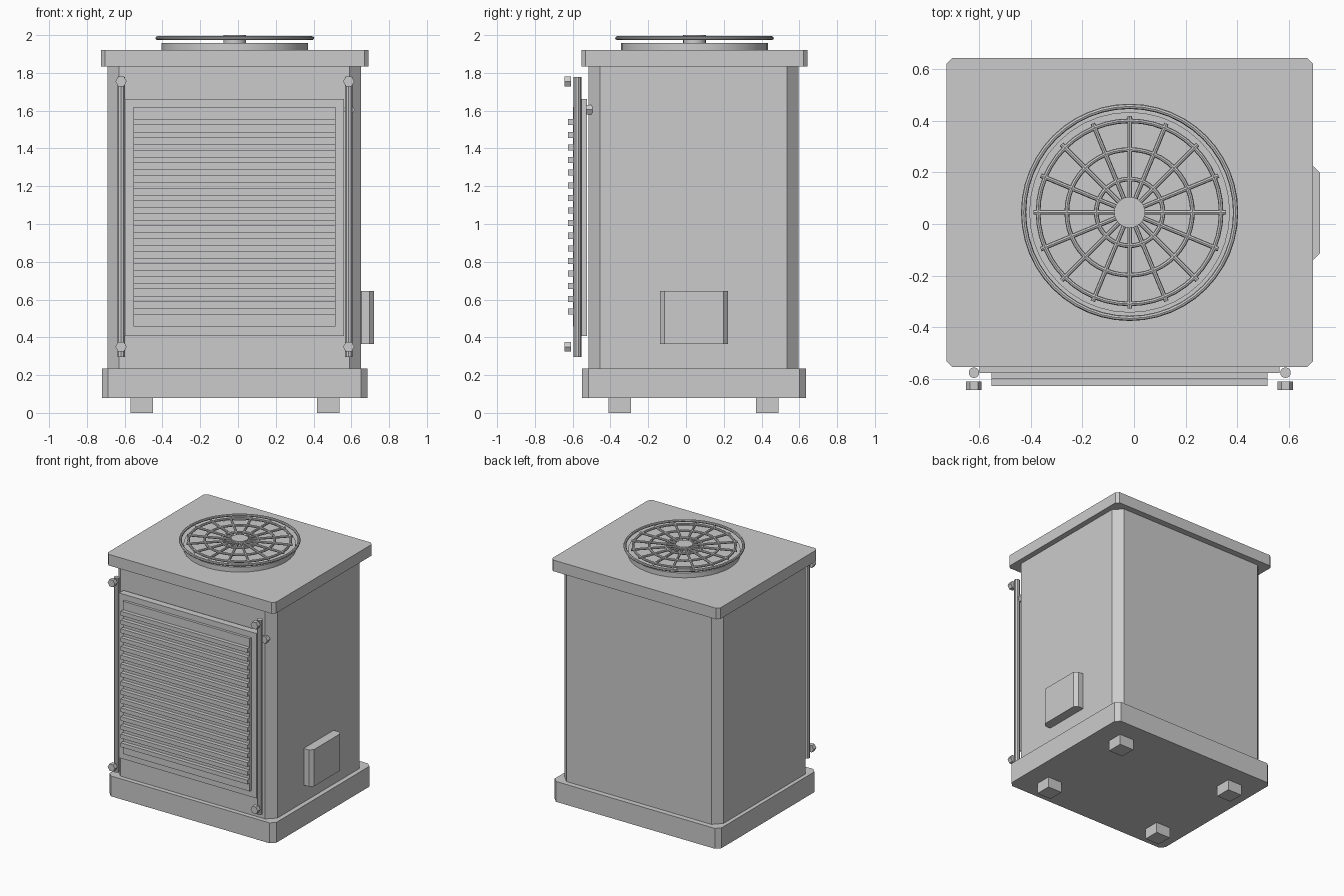
import bpy, bmesh, math
from mathutils import Vector, Matrix

if "Cube" in bpy.data.objects:
    bpy.data.objects.remove(bpy.data.objects["Cube"])

CX, CY = -0.017, 0.045


def finish(name, bm, smooth=False):
    bmesh.ops.recalc_face_normals(bm, faces=bm.faces)
    me = bpy.data.meshes.new(name)
    bm.to_mesh(me)
    bm.free()
    ob = bpy.data.objects.new(name, me)
    bpy.context.collection.objects.link(ob)
    if smooth:
        bpy.ops.object.select_all(action='DESELECT')
        ob.select_set(True)
        bpy.context.view_layer.objects.active = ob
        bpy.ops.object.shade_smooth_by_angle(angle=math.radians(35))
    return ob


def box(name, x, y, z, chamfer=0):
    """Box from (min, max) ranges, optional chamfer on the vertical edges."""
    bm = bmesh.new()
    bmesh.ops.create_cube(bm, size=1)
    for v in bm.verts:
        v.co = Vector([(r[0] + r[1]) / 2 + c * (r[1] - r[0]) for r, c in zip((x, y, z), v.co)])
    if chamfer:
        edges = [e for e in bm.edges if abs(e.verts[0].co.z - e.verts[1].co.z) > 1e-4]
        bmesh.ops.bevel(bm, geom=edges, offset=chamfer, segments=1, affect='EDGES')
    return finish(name, bm)


def rod(name, a, b, r, sides, smooth=False):
    """Cylinder between two points."""
    a, b = Vector(a), Vector(b)
    d = b - a
    if abs(d.normalized().y) > 0.99 and sides == 6:
        rot = Matrix.Rotation(math.pi / 2, 4, 'X')   # hexagon points along x
        rot = rot @ Matrix.Rotation(math.pi / 2, 4, 'Z')
    else:
        rot = d.to_track_quat('Z', 'Y').to_matrix().to_4x4()
    bm = bmesh.new()
    bmesh.ops.create_cone(bm, cap_ends=True, segments=sides, radius1=r, radius2=r, depth=d.length,
                          matrix=Matrix.Translation((a + b) / 2) @ rot)
    if sides == 6:   # keep a vertex pointing to +x
        mid = (a + b) / 2
        for v in bm.verts:
            k = round(math.atan2(v.co.z - mid.z, v.co.x - mid.x) / (math.pi / 3) + 0.01)
            v.co.x = mid.x + r * math.cos(k * math.pi / 3)
            v.co.z = mid.z + r * math.sin(k * math.pi / 3)
    return finish(name, bm, smooth)


def ring(name, R, r, z, n=48, m=8):
    bm = bmesh.new()
    vs = [[bm.verts.new((CX + (R + r * math.cos(q)) * math.cos(p),
                         CY + (R + r * math.cos(q)) * math.sin(p), z + r * math.sin(q)))
           for q in [2 * math.pi * j / m for j in range(m)]]
          for p in [2 * math.pi * i / n for i in range(n)]]
    for i in range(n):
        for j in range(m):
            i2, j2 = (i + 1) % n, (j + 1) % m
            bm.faces.new((vs[i][j], vs[i2][j], vs[i2][j2], vs[i][j2]))
    return finish(name, bm, True)


# Cabinet
box("base_plinth", (-0.72, 0.685), (-0.55, 0.635), (0.08, 0.235), 0.033)
box("cabinet_body", (-0.69, 0.65), (-0.515, 0.595), (0.23, 1.84), 0.06)
box("top_lid", (-0.725, 0.692), (-0.553, 0.643), (1.835, 1.92), 0.022)

# Feet
for fx in (-0.51, 0.478):
    for fy in (-0.35, 0.43):
        box("foot", (fx - 0.06, fx + 0.06), (fy - 0.06, fy + 0.06), (0, 0.085))

# Front vent: frame, backing panel and slats
box("vent_frame", (-0.597, 0.562), (-0.577, -0.525), (0.407, 1.663))
box("vent_panel", (-0.552, 0.517), (-0.597, -0.57), (0.457, 1.62))
for i in range(16):
    z = 0.537 + i * 0.0668
    box("vent_slat", (-0.552, 0.517), (-0.626, -0.595), (z - 0.016, z + 0.016))

# Upright rails with bolt heads
for x in (-0.619, 0.586):
    rod("front_rail", (x, -0.575, 0.297), (x, -0.575, 1.778), 0.021, 10, True)
    for z in (0.35, 1.755):
        rod("bolt_head", (x, -0.642, z), (x, -0.609, z), 0.03, 6)
rod("latch_stud", (0.588, -0.53, 1.605), (0.588, -0.495, 1.605), 0.03, 6)

# Side service box
box("service_box", (0.63, 0.72), (-0.138, 0.223), (0.365, 0.645), 0.025)

# Fan collar, guard rings, spokes and hub
rod("fan_collar", (CX, CY, 1.91), (CX, CY, 1.957), 0.388, 40, True)
ring("guard_rim", 0.41, 0.01, 1.984)
for R in (0.354, 0.243, 0.129):
    ring("guard_ring", R, 0.009, 1.984)
for i in range(16):
    d = Vector((math.cos(i * math.pi / 8), math.sin(i * math.pi / 8), 0))
    c = Vector((CX, CY, 1.984))
    rod("guard_spoke", c + d * 0.04, c + d * 0.372, 0.009, 8, True)
rod("fan_hub", (CX, CY, 1.955), (CX, CY, 2.0), 0.06, 24, True)
